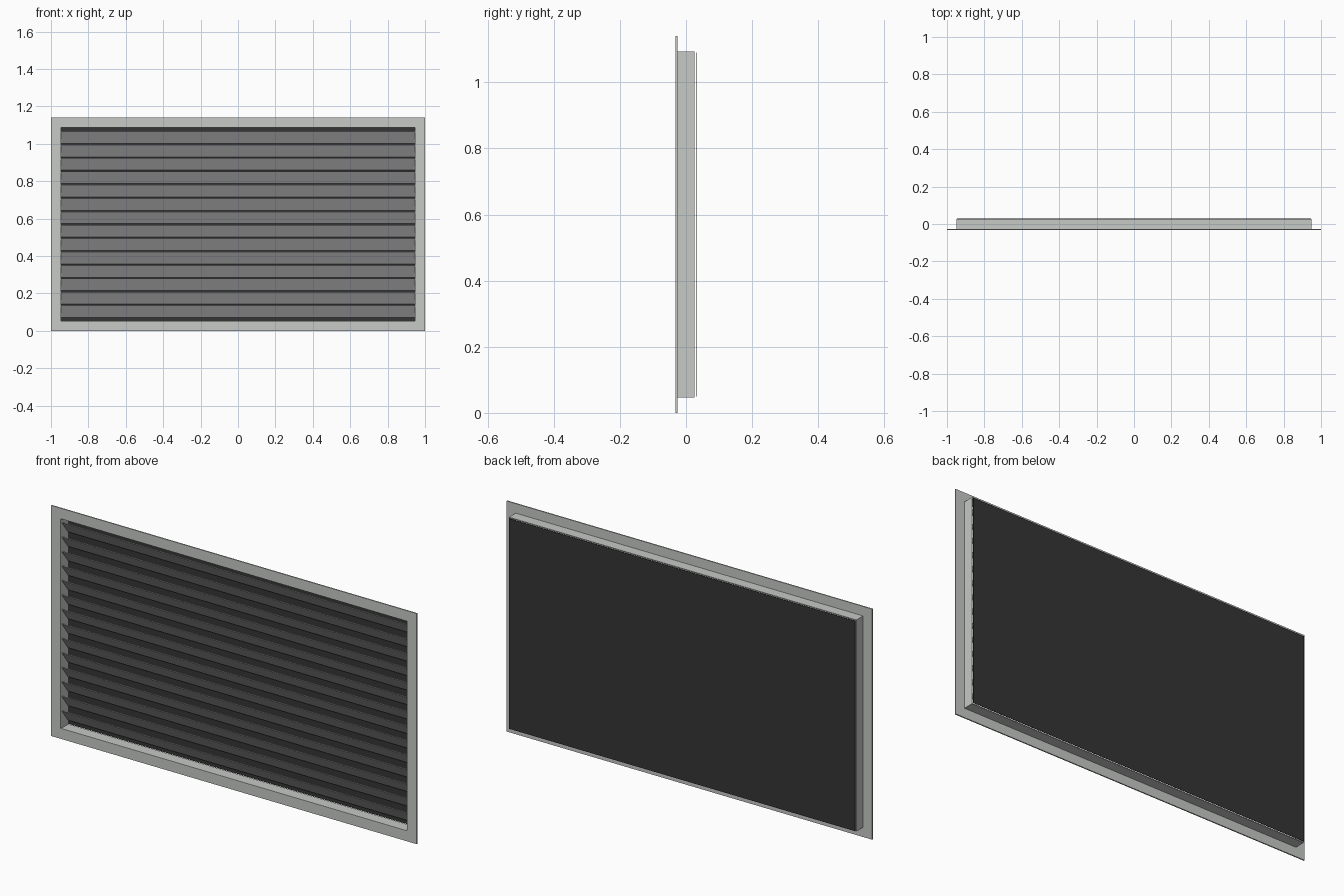
import bpy
import bmesh
from math import radians
from mathutils import Matrix

cube = bpy.data.objects.get("Cube")
if cube:
    bpy.data.objects.remove(cube, do_unlink=True)

HEIGHT = 1.14
MID = HEIGHT / 2


def material(name, color):
    mat = bpy.data.materials.new(name)
    mat.use_nodes = True
    mat.diffuse_color = color
    mat.node_tree.nodes["Principled BSDF"].inputs["Base Color"].default_value = color
    return mat


def add_object(name, bm, mat):
    bmesh.ops.recalc_face_normals(bm, faces=bm.faces)
    mesh = bpy.data.meshes.new(name)
    bm.to_mesh(mesh)
    bm.free()
    mesh.materials.append(mat)
    obj = bpy.data.objects.new(name, mesh)
    bpy.context.collection.objects.link(obj)
    return obj


def box(name, size, location, mat, tilt=0):
    bm = bmesh.new()
    bmesh.ops.create_cube(bm, size=1, matrix=Matrix.Diagonal((*size, 1)))
    obj = add_object(name, bm, mat)
    obj.location = location
    obj.rotation_euler.x = tilt
    return obj


def ring(name, half_x, half_z, wall, y_front, y_back, mat):
    """Rectangular frame, open along y."""
    bm = bmesh.new()
    corners = ((-1, -1), (1, -1), (1, 1), (-1, 1))
    loops = []
    for inset, y in ((0, y_front), (0, y_back), (wall, y_back), (wall, y_front)):
        loops.append([bm.verts.new((sx * (half_x - inset), y, MID + sz * (half_z - inset)))
                      for sx, sz in corners])
    for k in range(4):
        a, b = loops[k], loops[(k + 1) % 4]
        for i in range(4):
            j = (i + 1) % 4
            bm.faces.new((a[i], a[j], b[j], b[i]))
    return add_object(name, bm, mat)


metal = material("light grey metal", (0.57, 0.585, 0.57, 1))
black = material("dark backing", (0.035, 0.035, 0.035, 1))

# Front flange and the shallow duct behind it
ring("front_flange", 1.0, MID, 0.052, -0.032, -0.026, metal)
ring("duct_frame", 0.95, 0.523, 0.004, -0.026, 0.026, metal)

# Thin backing panel, slightly behind the duct
box("back_panel", (1.894, 0.002, 1.04), (0, 0.031, MID), black)

# Louvre slats, front edge high and rear edge low
SLATS = 14
PITCH = 0.0716
for i in range(SLATS):
    z = MID + (i - (SLATS - 1) / 2) * PITCH
    box(f"louvre_slat_{i + 1}", (1.892, 0.08, 0.003), (0, 0, z), metal, radians(-53))
